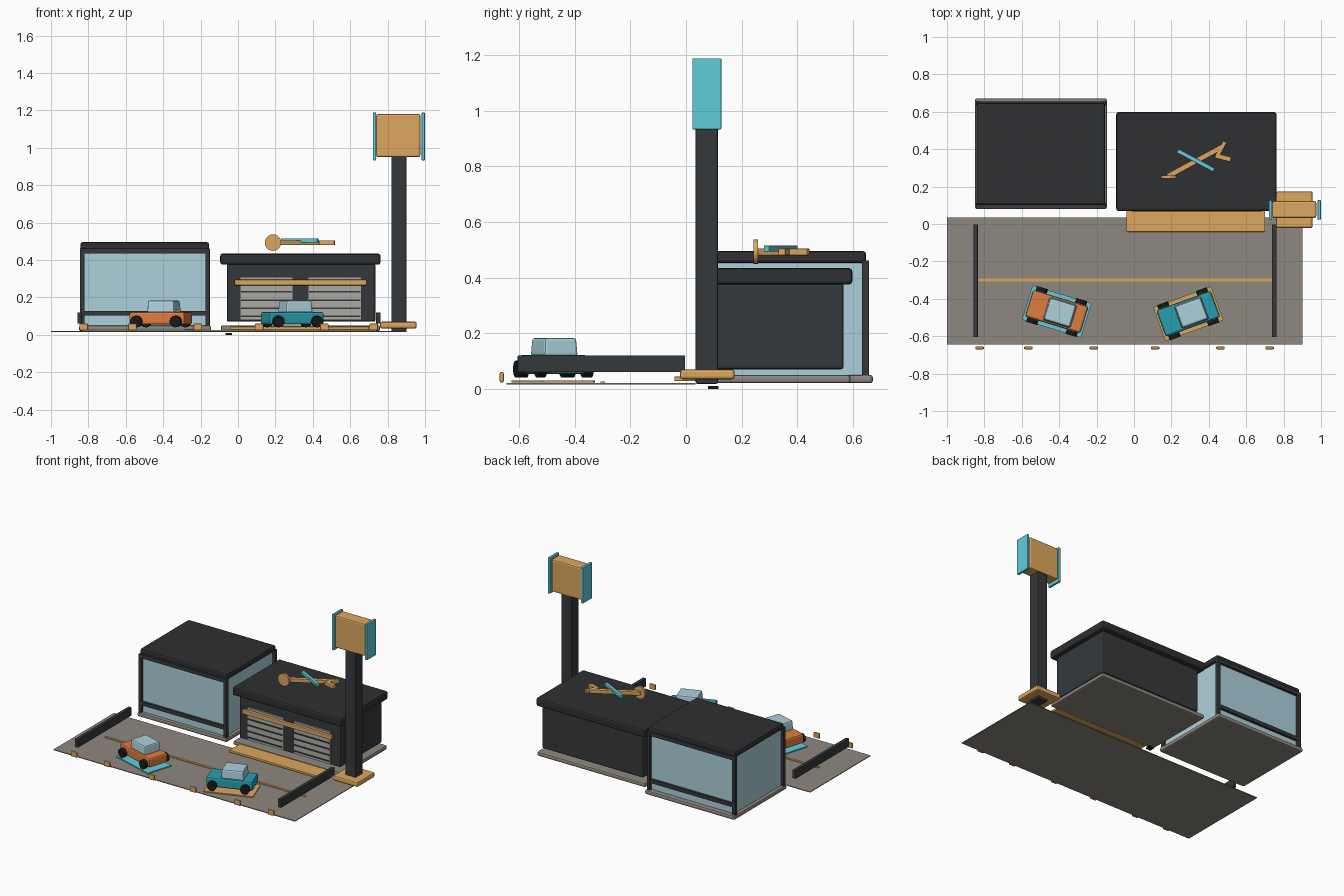
import bpy
from math import radians, sin, cos, pi
from mathutils import Matrix


def mat(name, r, g, b):
    m = bpy.data.materials.new(name)
    m.diffuse_color = (r, g, b, 1)
    return m


DARK = mat("charcoal", 0.035, 0.04, 0.043)
ROOF = mat("roof_black", 0.028, 0.029, 0.032)
TAN = mat("amber", 0.73, 0.39, 0.11)
GLASS = mat("glass_blue", 0.42, 0.64, 0.72)
CYAN = mat("cyan", 0.11, 0.61, 0.72)
ORANGE = mat("car_orange", 0.72, 0.2, 0.05)
TEAL = mat("car_teal", 0.02, 0.35, 0.43)
PAVE = mat("pavement", 0.27, 0.245, 0.21)
STEEL = mat("shutter_grey", 0.42, 0.41, 0.38)
RUBBER = mat("rubber", 0.01, 0.01, 0.012)


def finish(o, name, m, bevel):
    o.name = name
    o.data.materials.append(m)
    if bevel:
        b = o.modifiers.new("bevel", "BEVEL")
        b.width, b.segments = bevel, 2
    return o


def box(name, x, y, z, m, bevel=0.0):
    """Box from (min, max) ranges."""
    bpy.ops.mesh.primitive_cube_add(size=1)
    o = bpy.context.object
    c = [(a + b) / 2 for a, b in (x, y, z)]
    s = [b - a for a, b in (x, y, z)]
    o.data.transform(Matrix.Diagonal((*s, 1)))
    o.location = c
    return finish(o, name, m, bevel)


def bar(name, c, size, angle, m, bevel=0.0):
    """Box by centre and size, turned about z."""
    o = box(name, *[(p - s / 2, p + s / 2) for p, s in zip(c, size)], m, bevel)
    o.rotation_euler.z = radians(angle)
    return o


def disc(name, c, r, depth, angle, m, n=20):
    """Upright disc whose axis lies along y, turned about z."""
    bpy.ops.mesh.primitive_cylinder_add(vertices=n, radius=r, depth=depth, location=c,
                                        rotation=(pi / 2, 0, radians(angle)))
    o = finish(bpy.context.object, name, m, 0)
    bpy.ops.object.shade_smooth_by_angle(angle=radians(35))
    return o


# Forecourt
box("forecourt", (-1, 0.9), (-0.645, 0.035), (0.016, 0.021), PAVE)
box("lane_line", (-0.835, 0.74), (-0.308, -0.292), (0.021, 0.027), TAN)
for x in (-0.847, 0.75):
    box("side_barrier", (x - 0.012, x + 0.012), (-0.605, -0.003), (0.06, 0.12), DARK, 0.003)
for x in (-0.825, -0.565, -0.215, 0.113, 0.462, 0.725):
    box("kerb_marker", (x - 0.023, x + 0.023), (-0.67, -0.655), (0.023, 0.06), TAN, 0.005)
box("drain", (-0.068, -0.032), (0.08, 0.116), (0, 0.01), RUBBER)

# Glass showroom
box("showroom_base", (-0.85, -0.145), (0.08, 0.672), (0.02, 0.05), PAVE, 0.01)
box("showroom_glass", (-0.825, -0.17), (0.105, 0.638), (0.05, 0.46), GLASS)
box("showroom_roof", (-0.842, -0.155), (0.103, 0.647), (0.453, 0.495), ROOF, 0.01)
for y in (0.1, 0.645):
    for x in (-0.833, -0.163):
        box("showroom_post", (x - 0.012, x + 0.012), (y - 0.013, y + 0.013), (0.045, 0.462), DARK, 0.003)
    for z in (0.115, 0.449):
        box("showroom_rail", (-0.83, -0.166), (y - 0.011, y + 0.011), (z - 0.013, z + 0.013), DARK)

# Workshop
box("workshop_base", (-0.092, 0.76), (0.075, 0.592), (0.02, 0.05), PAVE, 0.01)
box("workshop_body", (-0.06, 0.735), (0.1, 0.567), (0.07, 0.38), DARK, 0.01)
box("workshop_roof", (-0.095, 0.762), (0.07, 0.598), (0.375, 0.434), ROOF, 0.012)
for x in (0.01, 0.375):
    box("shutter", (x, x + 0.285), (0.088, 0.102), (0.08, 0.31), STEEL)
    for i in range(5):
        z = 0.1 + i * 0.043
        box("shutter_slat", (x + 0.005, x + 0.28), (0.083, 0.09), (z - 0.004, z + 0.004), DARK)
box("door_header", (-0.018, 0.687), (0.068, 0.09), (0.265, 0.295), TAN, 0.004)
box("entry_apron", (-0.04, 0.70), (-0.042, 0.075), (0.028, 0.044), TAN, 0.003)

# Roof emblem: crossed tools
disc("tool_head", (0.187, 0.25, 0.493), 0.044, 0.016, 0, TAN)
bar("wrench_handle", (0.325, 0.333, 0.492), (0.33, 0.028, 0.026), 28.5, TAN, 0.003)
bar("wrench_prong", (0.465, 0.400, 0.492), (0.09, 0.022, 0.024), 62, TAN, 0.003)
bar("wrench_prong", (0.476, 0.355, 0.492), (0.085, 0.026, 0.024), -14, TAN, 0.003)
bar("crossed_tool", (0.33, 0.34, 0.504), (0.22, 0.022, 0.022), -28, CYAN, 0.003)

# Sign pylon
box("pylon_base", (0.76, 0.955), (-0.022, 0.175), (0.034, 0.07), TAN, 0.01)
box("pylon_post", (0.82, 0.90), (0.035, 0.115), (0.018, 0.96), DARK, 0.005)
box("sign_box", (0.738, 0.975), (0.033, 0.122), (0.95, 1.18), TAN, 0.01)
for x in (0.721, 0.982):
    box("sign_panel", (x, x + 0.017), (0.023, 0.127), (0.933, 1.188), CYAN, 0.003)


# Cars on parking mats
def car(cx, cy, angle, paint, mat_color):
    a = radians(angle)

    def at(lx, ly, z):
        return (cx + lx * cos(a) - ly * sin(a), cy + lx * sin(a) + ly * cos(a), z)

    bar("parking_mat", at(0, 0, 0.027), (0.33, 0.192, 0.007), angle, mat_color)
    bar("car_body", at(0, 0, 0.088), (0.31, 0.15, 0.068), angle, paint, 0.012)
    cabin = bar("car_cabin", at(0.018, 0, 0.150), (0.155, 0.13, 0.066), angle, GLASS, 0.01)
    for v in cabin.data.vertices:
        if v.co.z > 0:
            v.co.x *= 0.93
            v.co.y *= 0.93
    for lx in (-0.11, 0.11):
        for ly in (-0.088, 0.088):
            disc("wheel", at(lx, ly, 0.071), 0.031, 0.024, angle, RUBBER, 16)


car(-0.413, -0.468, -17, ORANGE, CYAN)
car(0.29, -0.48, 20, TEAL, TAN)
